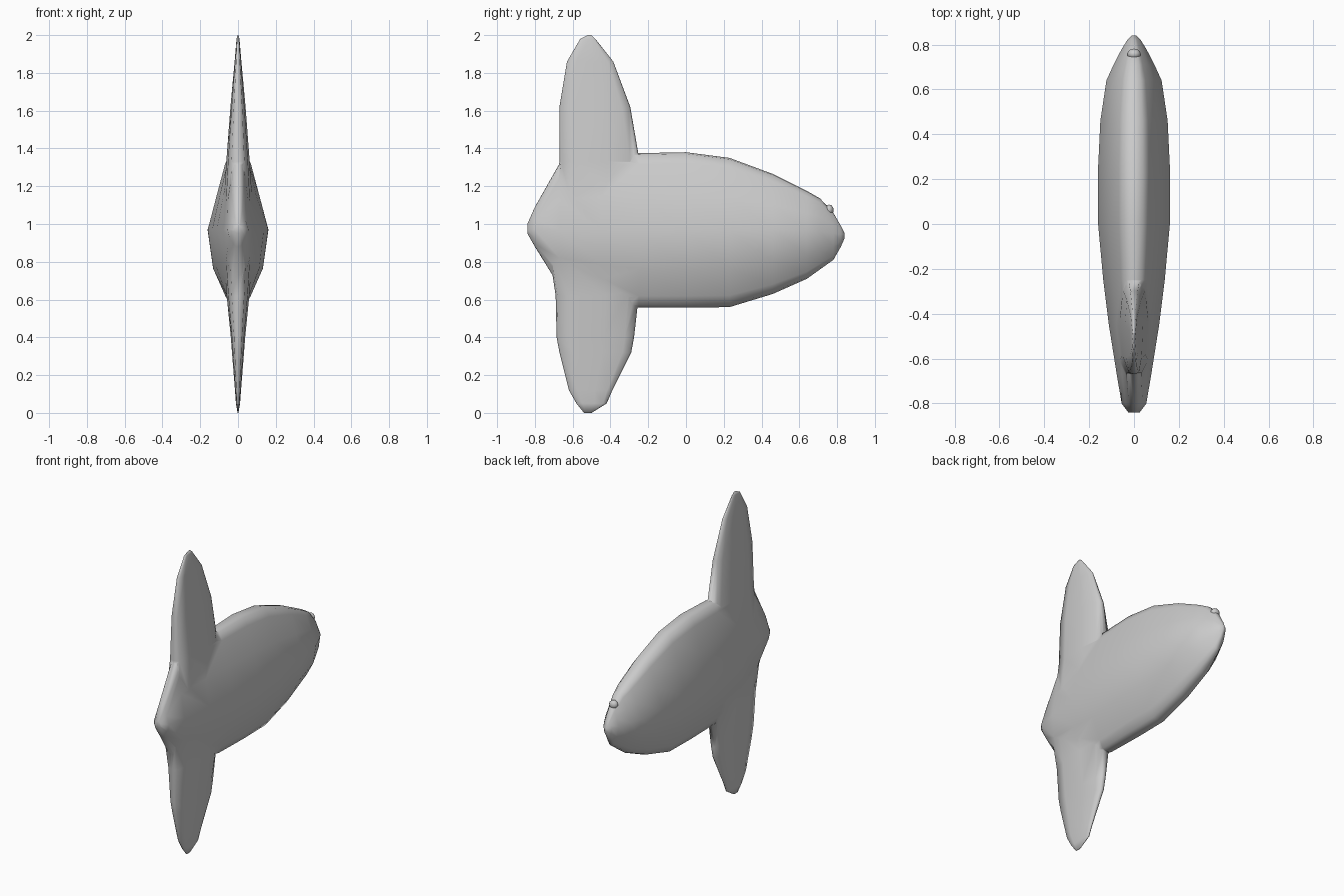
import bpy, bmesh
from mathutils import Vector

cube = bpy.data.objects.get("Cube")
if cube:
    bpy.data.objects.remove(cube, do_unlink=True)

grey = bpy.data.materials.new("pale_grey_skin")
grey.use_nodes = True
colour = (0.6, 0.6, 0.6, 1)
grey.diffuse_color = colour
grey.node_tree.nodes["Principled BSDF"].inputs["Base Color"].default_value = colour


def loft(name, rings):
    """Skin a list of closed rings and cap both ends."""
    bm = bmesh.new()
    rows = [[bm.verts.new(p) for p in ring] for ring in rings]
    n = len(rows[0])
    for a, b in zip(rows, rows[1:]):
        for i in range(n):
            j = (i + 1) % n
            bm.faces.new((a[i], a[j], b[j], b[i]))
    bm.faces.new(rows[0])
    bm.faces.new(rows[-1])
    bmesh.ops.recalc_face_normals(bm, faces=bm.faces)
    mesh = bpy.data.meshes.new(name)
    bm.to_mesh(mesh)
    bm.free()
    mesh.materials.append(grey)
    obj = bpy.data.objects.new(name, mesh)
    bpy.context.collection.objects.link(obj)
    return obj


def mirrored(half):
    """Complete a half profile whose ends lie on the middle plane."""
    return half + [(-a, b) for a, b in reversed(half[1:-1])]


# Body: width fraction against height fraction, from back ridge to belly
BODY = mirrored([(0, 1), (.25, .98), (.42, .86), (.7, .45), (1, 0),
                 (.82, -.5), (.42, -.85), (.25, -.97), (0, -1)])
# y, top, middle, bottom, half width
body_rings = [
    (-.84, 1.0, .97, .95, .025), (-.80, 1.09, .97, .88, .055),
    (-.67, 1.32, .97, .67, .077), (-.45, 1.36, .97, .60, .112),
    (-.25, 1.375, .97, .557, .137), (0, 1.38, .97, .557, .16),
    (.23, 1.35, .97, .56, .161), (.46, 1.265, .97, .63, .15),
    (.64, 1.175, .965, .71, .123), (.71, 1.135, .96, .76, .091),
    (.78, 1.06, .95, .81, .055), (.82, .99, .945, .88, .03),
    (.84, .95, .94, .925, .01)]


def body_ring(y, top, mid, bottom, w):
    return [Vector((a * w, y, mid + t * (top - mid if t > 0 else mid - bottom)))
            for a, t in BODY]


body = loft("body", [body_ring(*r) for r in body_rings])

# Fins: width fraction against chord fraction, from trailing to leading edge
FIN = mirrored([(0, 0), (.55, .02), (.85, .2), (1, .6), (.8, .88), (.4, .98), (0, 1)])


def fin(name, rows):
    return loft(name, [[Vector((a * w, back + t * (front - back), z)) for a, t in FIN]
                       for z, back, front, w in rows])


# z, trailing y, leading y, half width
upper_fin = fin("upper_fin", [
    (1.10, -.70, -.25, .075), (1.33, -.67, -.245, .062), (1.62, -.67, -.295, .04),
    (1.86, -.63, -.385, .018), (1.98, -.56, -.48, .008), (2.0, -.52, -.50, .002)])
lower_fin = fin("lower_fin", [
    (.82, -.72, -.25, .075), (.62, -.69, -.25, .06), (.40, -.685, -.275, .038),
    (.32, -.67, -.29, .032), (.12, -.62, -.39, .016), (.05, -.58, -.42, .011),
    (0, -.54, -.50, .002)])

# Small mouth bump on the snout
bpy.ops.mesh.primitive_uv_sphere_add(segments=10, ring_count=6, radius=1,
                                     location=(0, .757, 1.075))
mouth = bpy.context.object
mouth.name = "mouth"
mouth.scale = (.03, .025, .028)
mouth.data.materials.append(grey)

# Fuse the fins into the body so the skin is continuous
bpy.context.view_layer.objects.active = body
for part in (upper_fin, lower_fin):
    mod = body.modifiers.new("join_" + part.name, "BOOLEAN")
    mod.operation = "UNION"
    mod.solver = "EXACT"
    mod.object = part
    bpy.ops.object.modifier_apply(modifier=mod.name)
    bpy.data.objects.remove(part, do_unlink=True)

for obj in (body, mouth):
    obj.data.polygons.foreach_set("use_smooth", [True] * len(obj.data.polygons))
